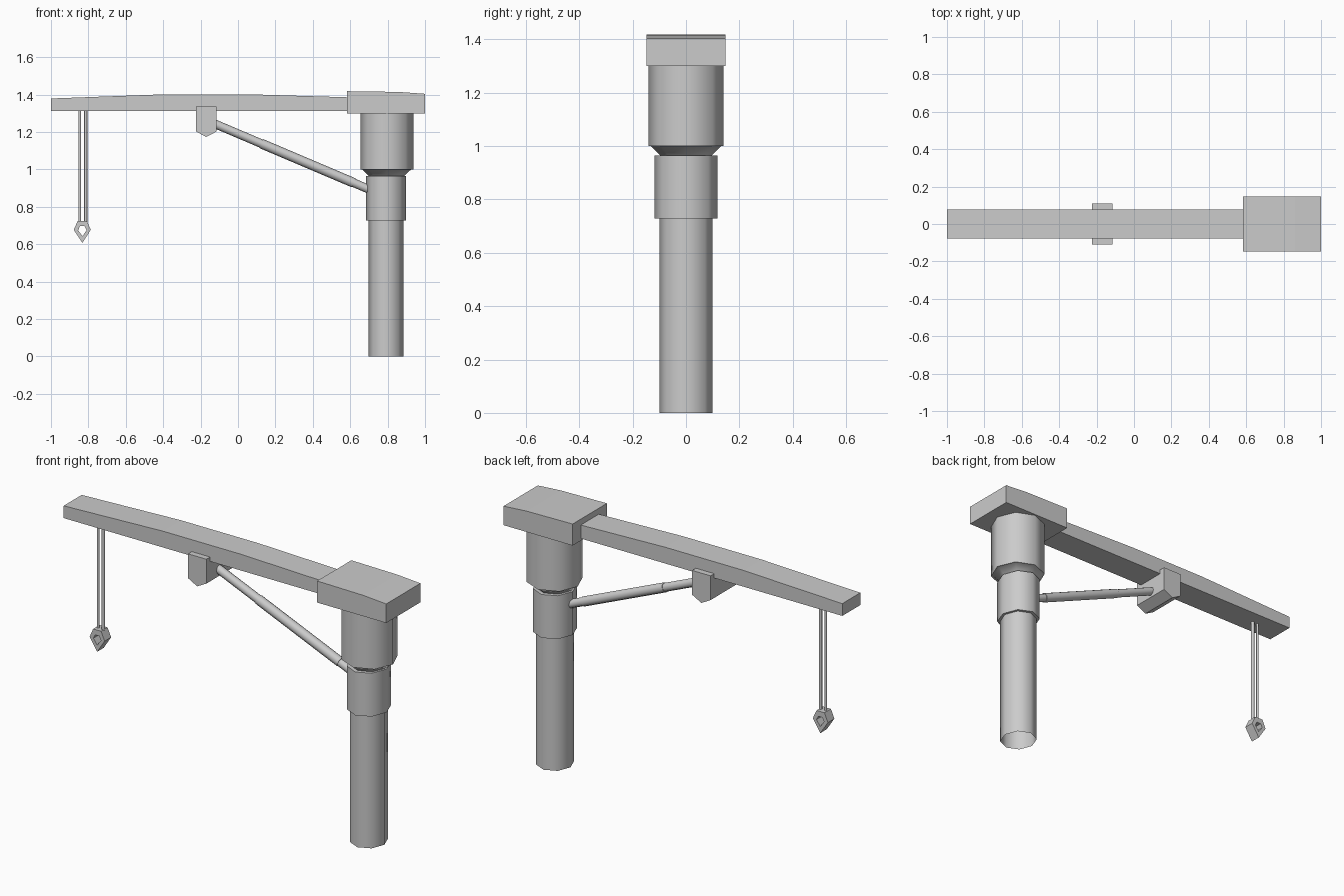
import bpy, bmesh, math
from mathutils import Vector

if "Cube" in bpy.data.objects:
    bpy.data.objects.remove(bpy.data.objects["Cube"])


def finish(name, bm, smooth=None):
    bmesh.ops.recalc_face_normals(bm, faces=bm.faces)
    mesh = bpy.data.meshes.new(name)
    bm.to_mesh(mesh)
    bm.free()
    ob = bpy.data.objects.new(name, mesh)
    bpy.context.collection.objects.link(ob)
    if smooth:
        bpy.ops.object.select_all(action='DESELECT')
        ob.select_set(True)
        bpy.context.view_layer.objects.active = ob
        bpy.ops.object.shade_smooth_by_angle(angle=math.radians(smooth))
    return ob


def slab(name, outline, half_y):
    """Extrude an x-z outline symmetrically along y."""
    bm = bmesh.new()
    a, b = [[bm.verts.new((x, y, z)) for x, z in outline] for y in (-half_y, half_y)]
    bm.faces.new(a)
    bm.faces.new(b)
    n = len(outline)
    for i in range(n):
        j = (i + 1) % n
        bm.faces.new((a[i], a[j], b[j], b[i]))
    return finish(name, bm)


def frame(name, outer, inner, half_y):
    """Slab with a matching hole right through it."""
    bm = bmesh.new()
    o, p, q, r = [[bm.verts.new((x, y, z)) for x, z in pts]
                  for pts, y in ((outer, -half_y), (inner, -half_y),
                                 (inner, half_y), (outer, half_y))]
    n = len(outer)
    for s, t in ((o, p), (p, q), (q, r), (r, o)):
        for i in range(n):
            j = (i + 1) % n
            bm.faces.new((s[i], s[j], t[j], t[i]))
    return finish(name, bm)


def rod(name, start, end, profile, sides=8):
    """Stepped round rod; profile is (fraction along, radius)."""
    start, end = Vector(start), Vector(end)
    axis = end - start
    turn = axis.to_track_quat('Z', 'Y')
    bm = bmesh.new()
    rings = []
    for f, rad in profile:
        rings.append([bm.verts.new(start + axis * f + turn @ Vector(
            (rad * math.cos(k * math.tau / sides), rad * math.sin(k * math.tau / sides), 0)))
            for k in range(sides)])
    for s, t in zip(rings, rings[1:]):
        for k in range(sides):
            m = (k + 1) % sides
            bm.faces.new((s[k], s[m], t[m], t[k]))
    bm.faces.new(rings[0])
    bm.faces.new(rings[-1])
    return finish(name, bm, 50)


def column(name, rings, sides=8):
    """Open octagonal tube from (centre x, radius x, radius y, z) rings."""
    bm = bmesh.new()
    loops = [[bm.verts.new((cx + rx * math.cos(k * math.tau / sides),
                            ry * math.sin(k * math.tau / sides), z))
              for k in range(sides)] for cx, rx, ry, z in rings]
    for s, t in zip(loops, loops[1:]):
        for k in range(sides):
            m = (k + 1) % sides
            bm.faces.new((s[k], s[m], t[m], t[k]))
    return finish(name, bm, 50)


# Column: post, collar, tapered neck and head, open at the foot
column("column", [
    (0.792, 0.093, 0.10, 0), (0.792, 0.093, 0.10, 0.728),
    (0.792, 0.107, 0.118, 0.728), (0.792, 0.107, 0.118, 0.965),
    (0.793, 0.095, 0.096, 0.965), (0.795, 0.131, 0.131, 1.0),
    (0.796, 0.141, 0.141, 1.0), (0.796, 0.141, 0.141, 1.305)])

# Cap block and arched beam
slab("cap", [(0.582, 1.30), (1, 1.30), (1, 1.404), (0.86, 1.414), (0.582, 1.418)], 0.148)
slab("beam", [(-1, 1.312), (0.60, 1.312), (0.60, 1.385), (0.07, 1.401),
              (-0.40, 1.401), (-1, 1.379)], 0.078)

# Bracket under the beam and diagonal strut
slab("bracket", [(-0.225, 1.336), (-0.225, 1.203), (-0.17, 1.173),
                 (-0.114, 1.203), (-0.114, 1.336)], 0.11)
rod("strut", (-0.13, 0, 1.246), (0.72, 0, 0.885),
    [(0, 0.023), (0.30, 0.023), (0.30, 0.026), (0.88, 0.026), (0.88, 0.023), (1, 0.023)])

# Cables and pierced hook
for label, x, rad in (("left", -0.846, 0.007), ("right", -0.814, 0.009)):
    rod("cable_" + label, (x, 0, 0.715), (x, 0, 1.32), [(0, rad), (1, rad)])
frame("hook",
      [(-0.857, 0.725), (-0.809, 0.725), (-0.787, 0.677), (-0.832, 0.607), (-0.878, 0.677)],
      [(-0.845, 0.696), (-0.820, 0.696), (-0.809, 0.675), (-0.832, 0.643), (-0.855, 0.675)],
      0.028)
